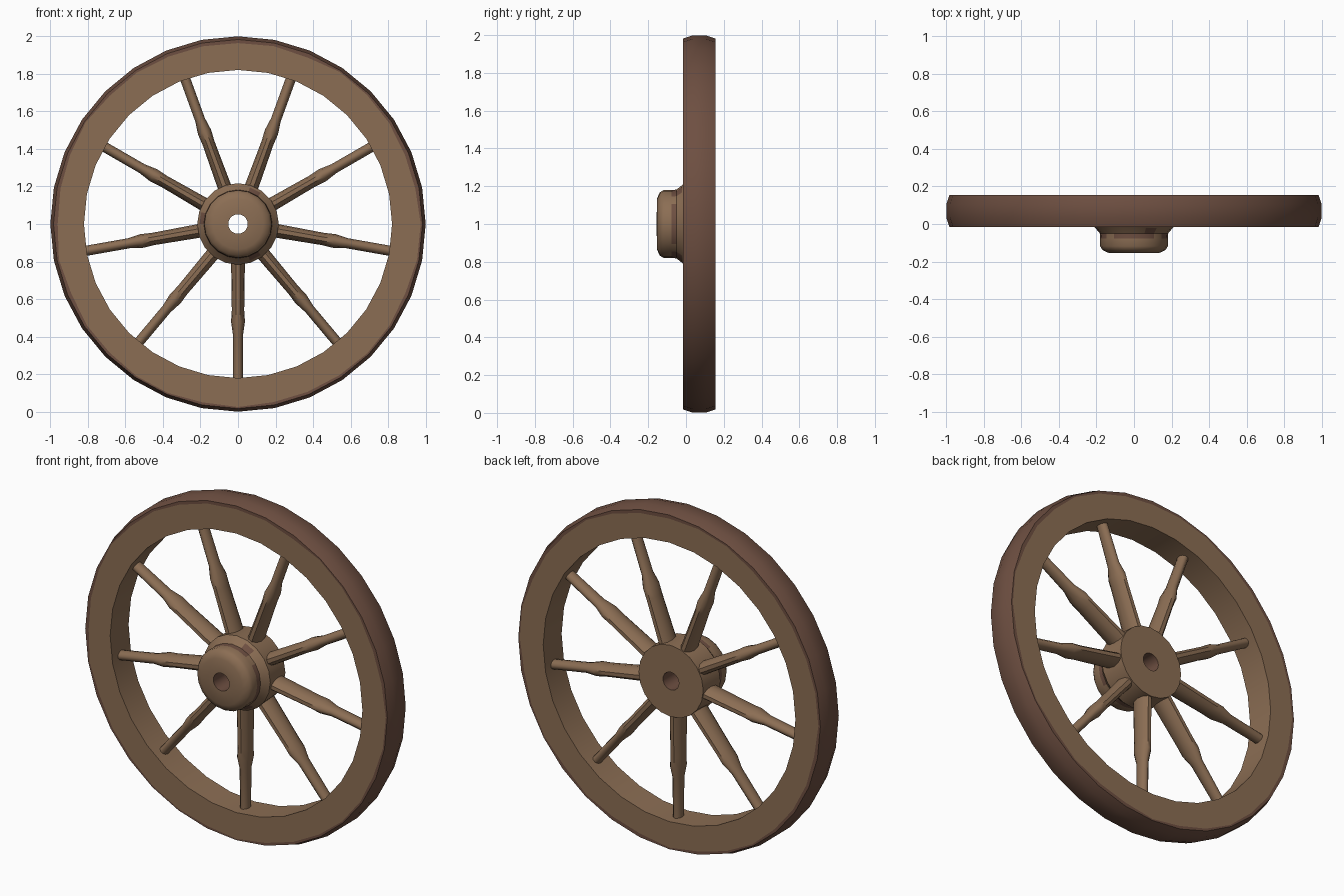
import bpy, bmesh, math, random
from mathutils import Matrix, Vector

random.seed(4)
cube = bpy.data.objects.get("Cube")
if cube:
    bpy.data.objects.remove(cube, do_unlink=True)


def make_material(name, colour):
    mat = bpy.data.materials.new(name)
    mat.use_nodes = True
    mat.diffuse_color = colour
    bsdf = next(n for n in mat.node_tree.nodes if n.type == "BSDF_PRINCIPLED")
    bsdf.inputs["Base Color"].default_value = colour
    return mat


WOOD = make_material("weathered wood", (0.26, 0.155, 0.088, 1))
RUST = make_material("dark rusty brown", (0.155, 0.078, 0.053, 1))
AXLE = Vector((0, 0, 1))


def finish(name, bm, angle):
    bmesh.ops.recalc_face_normals(bm, faces=bm.faces)
    mesh = bpy.data.meshes.new(name)
    bm.to_mesh(mesh)
    bm.free()
    mesh.materials.append(WOOD)
    mesh.materials.append(RUST)
    obj = bpy.data.objects.new(name, mesh)
    bpy.context.collection.objects.link(obj)
    bpy.ops.object.select_all(action="DESELECT")
    bpy.context.view_layer.objects.active = obj
    obj.select_set(True)
    bpy.ops.object.shade_smooth_by_angle(angle=math.radians(angle))
    return obj


def turn(name, profile, sides, paint, jitter=()):
    """Revolve a closed (radius, y) profile around the axle."""
    bm = bmesh.new()
    rings = []
    for i in range(sides):
        a = math.tau * i / sides
        ring = []
        for k, (r, y) in enumerate(profile):
            if k in jitter:
                r += random.uniform(-0.008, 0.008)
            ring.append(bm.verts.new(AXLE + Vector((r * math.sin(a), y, r * math.cos(a)))))
        rings.append(ring)
    count = len(profile)
    for i in range(sides):
        a, b = rings[i], rings[(i + 1) % sides]
        for k in range(count):
            n = (k + 1) % count
            face = bm.faces.new((a[k], a[n], b[n], b[k]))
            face.material_index = int(paint(k, i))
    return finish(name, bm, 35)


# Rim: wooden ring with a worn dark tread spilling over its edges
rim_profile = [(0.82, -0.016), (0.967, -0.016), (0.982, -0.016), (0.999, 0.035),
               (0.999, 0.105), (0.982, 0.155), (0.967, 0.155), (0.82, 0.155)]
turn("rim", rim_profile, 32, lambda k, i: 1 <= k <= 5, jitter=(1, 6))

# Hub: flared body, domed nose, and a bore right through
hub_profile = [(0.052, 0.14), (0.21, 0.14), (0.217, -0.01), (0.205, -0.022),
               (0.182, -0.05), (0.18, -0.078), (0.18, -0.118), (0.168, -0.138),
               (0.135, -0.154), (0.052, -0.155)]
turn("hub", hub_profile, 20,
     lambda k, i: k == 9 or (k == 4 and i % 5 != 2) or (k == 3 and i % 7 == 1))


# Spokes: deep oval shafts with a swelling before the slim outer end
# Stations are distance from axle, half width, half depth
stations = [(0.12, 0.038, 0.068), (0.46, 0.033, 0.06), (0.52, 0.037, 0.06),
            (0.59, 0.027, 0.04), (0.84, 0.027, 0.034)]
SIDES = 10


def make_spoke(name, angle):
    bm = bmesh.new()
    spin = Matrix.Rotation(angle, 4, "Y")
    loops = []
    for dist, wide, deep in stations:
        loop = []
        for j in range(SIDES):
            t = math.tau * j / SIDES
            p = Vector((wide * math.cos(t), 0.07 + deep * math.sin(t), -dist))
            loop.append(bm.verts.new(AXLE + spin @ p))
        loops.append(loop)
    for a, b in zip(loops, loops[1:]):
        for j in range(SIDES):
            n = (j + 1) % SIDES
            bm.faces.new((a[j], a[n], b[n], b[j]))
    bm.faces.new(loops[0])
    bm.faces.new(loops[-1])
    finish(name, bm, 50)


for s in range(9):
    make_spoke(f"spoke_{s + 1}", math.tau * s / 9)
